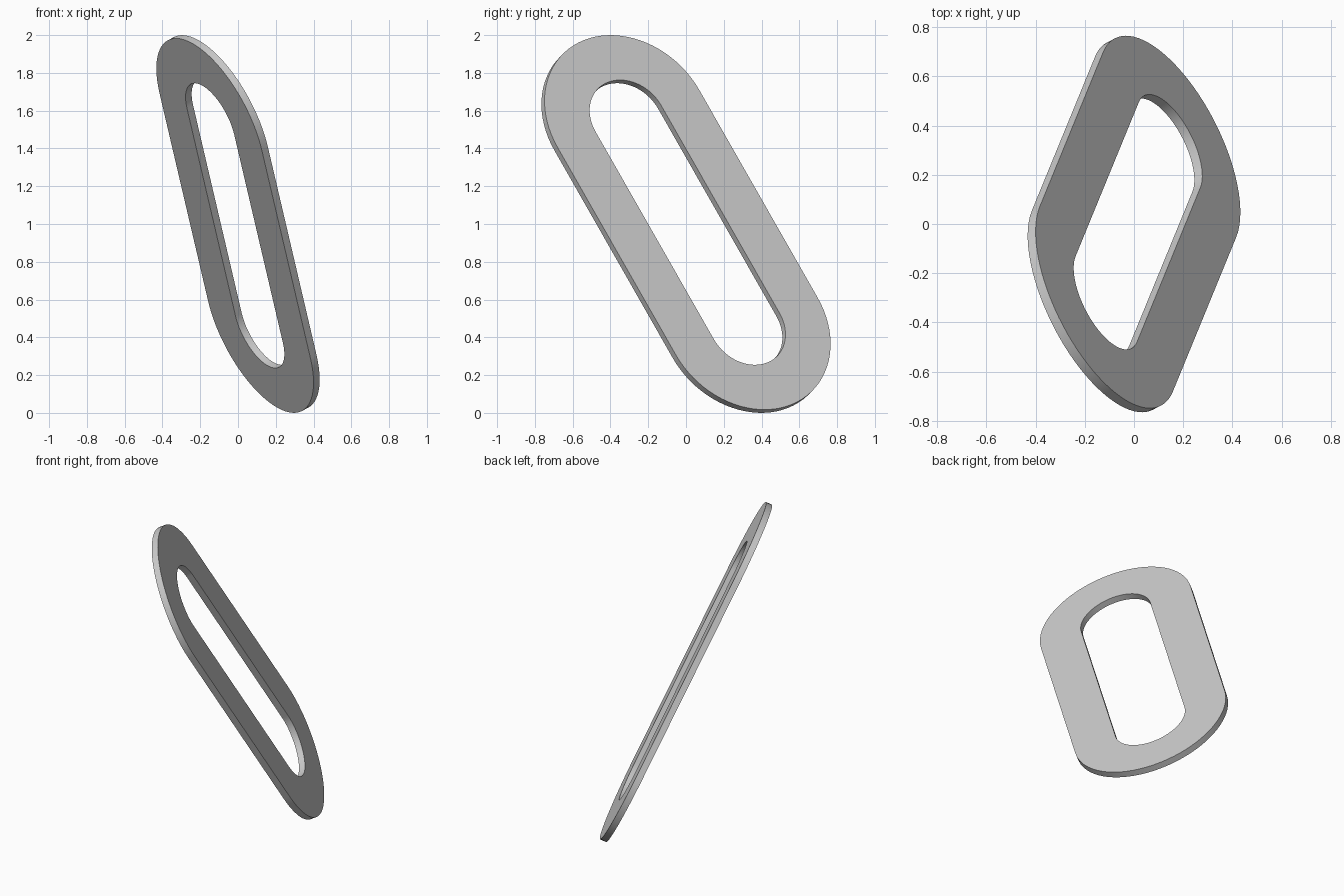
import bpy
import bmesh
import math
from mathutils import Matrix, Vector

cube = bpy.data.objects.get("Cube")
if cube:
    bpy.data.objects.remove(cube, do_unlink=True)

HALF_STRAIGHT = 0.646
OUTER_RADIUS = 0.487
INNER_RADIUS = 0.225
HALF_THICK = 0.02
ARC_STEPS = 40

# Single light grey material
grey = bpy.data.materials.new("light_grey")
grey.use_nodes = True
colour = (0.6, 0.6, 0.6, 1.0)
grey.diffuse_color = colour
grey.node_tree.nodes["Principled BSDF"].inputs["Base Color"].default_value = colour


def slot_ring(bm, radius, height):
    """Vertices of a round-ended slot outline at one height."""
    verts = []
    for end in (0, 1):
        centre = HALF_STRAIGHT * (1 - 2 * end)
        for i in range(ARC_STEPS + 1):
            a = math.pi * (end + i / ARC_STEPS)
            verts.append(bm.verts.new((radius * math.cos(a),
                                       centre + radius * math.sin(a), height)))
    return verts


# Flat oblong link: four outlines joined in a closed loop
bm = bmesh.new()
rings = [slot_ring(bm, r, h) for r, h in (
    (OUTER_RADIUS, HALF_THICK), (INNER_RADIUS, HALF_THICK),
    (INNER_RADIUS, -HALF_THICK), (OUTER_RADIUS, -HALF_THICK))]
for k, a in enumerate(rings):
    b = rings[(k + 1) % len(rings)]
    for i in range(len(a)):
        j = (i + 1) % len(a)
        bm.faces.new((a[i], a[j], b[j], b[i]))
bmesh.ops.recalc_face_normals(bm, faces=bm.faces)

# Lean the link: long axis and face normal give its frame
long_axis = Vector((-0.199, -0.485, 0.851)).normalized()
normal = Vector((0.808, 0.413, 0.422))
normal = (normal - long_axis * normal.dot(long_axis)).normalized()
side = long_axis.cross(normal)
frame = Matrix((side, long_axis, normal)).transposed().to_4x4()
bm.transform(Matrix.Translation((0, 0, 1)) @ frame)

mesh = bpy.data.meshes.new("oblong_link")
bm.to_mesh(mesh)
bm.free()
mesh.materials.append(grey)
link = bpy.data.objects.new("oblong_link", mesh)
bpy.context.collection.objects.link(link)

# Smooth round ends, crisp rims
bpy.ops.object.select_all(action="DESELECT")
link.select_set(True)
bpy.context.view_layer.objects.active = link
bpy.ops.object.shade_smooth_by_angle(angle=math.radians(30))
